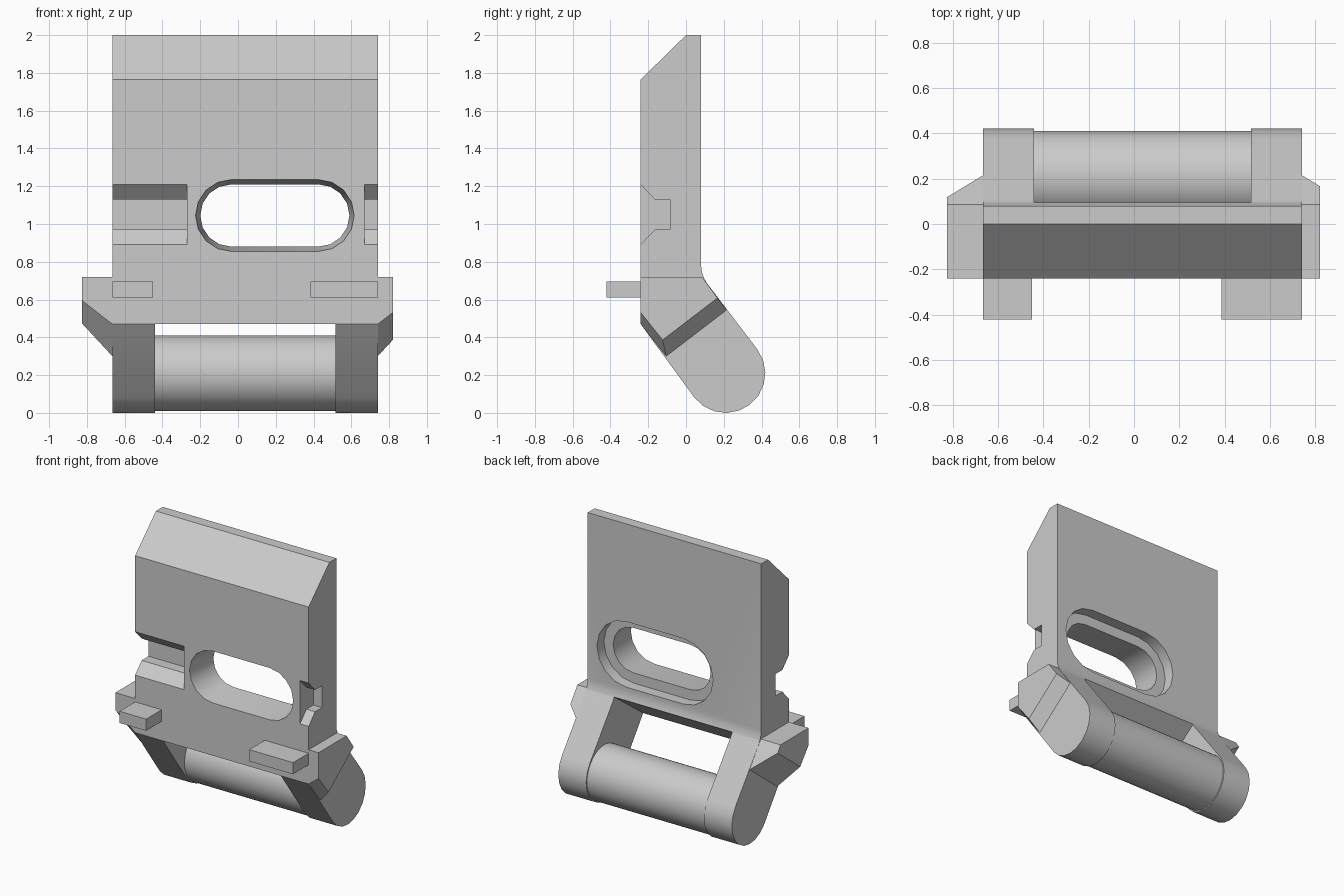
import bpy, bmesh, math
from mathutils import Vector

cube = bpy.data.objects.get("Cube")
if cube:
    bpy.data.objects.remove(cube, do_unlink=True)

grey = bpy.data.materials.new("plain grey")
grey.use_nodes = True
grey.diffuse_color = (0.6, 0.6, 0.6, 1)
grey.node_tree.nodes["Principled BSDF"].inputs["Base Color"].default_value = (0.6, 0.6, 0.6, 1)

LEFT, RIGHT = 0.74, -0.665          # side faces of the plate
ALONG = Vector((-0.607, 0.794))     # up the slanted arms, in (y, z)
ACROSS = Vector((0.794, 0.607))     # from arm front to arm back


def loft(name, rings):
    """Closed solid through matching rings of 3D points."""
    bm = bmesh.new()
    loops = [[bm.verts.new(p) for p in ring] for ring in rings]
    n = len(loops[0])
    for a, b in zip(loops, loops[1:]):
        for i in range(n):
            j = (i + 1) % n
            bm.faces.new((a[i], a[j], b[j], b[i]))
    bm.faces.new(loops[0][::-1])
    bm.faces.new(loops[-1])
    bmesh.ops.recalc_face_normals(bm, faces=bm.faces)
    mesh = bpy.data.meshes.new(name)
    bm.to_mesh(mesh)
    bm.free()
    mesh.materials.append(grey)
    ob = bpy.data.objects.new(name, mesh)
    bpy.context.collection.objects.link(ob)
    return ob


def prism(name, profile, x0, x1):
    """Extrude a (y, z) profile along x."""
    return loft(name, [[(x, y, z) for y, z in profile] for x in (x0, x1)])


def cut(ob, cutter):
    mod = ob.modifiers.new("cut", "BOOLEAN")
    mod.operation = "DIFFERENCE"
    mod.solver = "EXACT"
    mod.object = cutter
    bpy.context.view_layer.update()
    bpy.context.view_layer.objects.active = ob
    bpy.ops.object.modifier_apply(modifier=mod.name)
    bpy.data.objects.remove(cutter, do_unlink=True)


def smooth(ob):
    bpy.ops.object.select_all(action="DESELECT")
    ob.select_set(True)
    bpy.context.view_layer.objects.active = ob
    bpy.ops.object.shade_smooth_by_angle(angle=math.radians(30))


# Main plate with sloped top and slightly flared foot
plate = prism("plate", [(-0.24, 0.47), (-0.24, 1.765), (0, 2), (0.08, 2),
                        (0.08, 0.78), (0.084, 0.745), (0.095, 0.715)], RIGHT, LEFT)


# Tapered oval slot with a wider recess at the back
def oval(y, r):
    pts = []
    for cx, start in ((0.425, -90), (-0.035, 90)):
        for i in range(9):
            a = math.radians(start + i * 22.5)
            pts.append((cx + r * math.cos(a), y, 1.045 + r * math.sin(a)))
    return pts


cut(plate, loft("slot_cutter", [oval(-0.26, 0.192), oval(0, 0.165),
                                oval(0, 0.24), oval(0.12, 0.24)]))

# Side notches in the front face
notch = [(-0.26, 1.23), (-0.165, 1.13), (-0.085, 1.13),
         (-0.085, 0.97), (-0.165, 0.97), (-0.26, 0.87)]
for x0, x1 in ((-0.75, -0.27), (0.67, 0.8)):
    cut(plate, prism("notch_cutter", notch, x0, x1))
smooth(plate)

# Slanted arms with round ends
hub = Vector((0.21, 0.21))
base = math.atan2(ACROSS.y, ACROSS.x)
arm = [(-0.24, 0.47), (0.095, 0.715), (0.11, 0.688)]
for i in range(11):
    a = base - math.pi * i / 10
    arm.append((hub.x + 0.21 * math.cos(a), hub.y + 0.21 * math.sin(a)))
smooth(prism("right_arm", arm, RIGHT, -0.44))
smooth(prism("left_arm", arm, 0.515, LEFT))

# Roller between the arms
roller = []
for i in range(48):
    a = math.tau * i / 48
    roller.append((hub.x + 0.2 * math.cos(a), hub.y + 0.2 * math.sin(a)))
smooth(prism("roller", roller, -0.44, 0.515))

# Bevelled side wings
for name, x, w, side in (("left_wing", LEFT, 0.08, 1), ("right_wing", RIGHT, 0.16, -1)):
    back, low = Vector((0.215, 0.545)), Vector((-0.105, 0.3))
    inner = [(-0.24, 0.72), (0.085, 0.72), back, low, (-0.24, 0.47)]
    outer = [(-0.24, 0.72), (0.085, 0.72), back + ALONG * w,
             low + ALONG * w + ACROSS * 0.47 * w, (-0.24, 0.47 + 0.775 * w)]
    loft(name, [[(x, *p) for p in inner], [(x + side * w, *p) for p in outer]])

# Front tabs
tab = [(-0.42, 0.61), (-0.42, 0.695), (-0.24, 0.695), (-0.24, 0.61)]
prism("right_tab", tab, RIGHT, -0.45)
prism("left_tab", tab, 0.385, LEFT)
